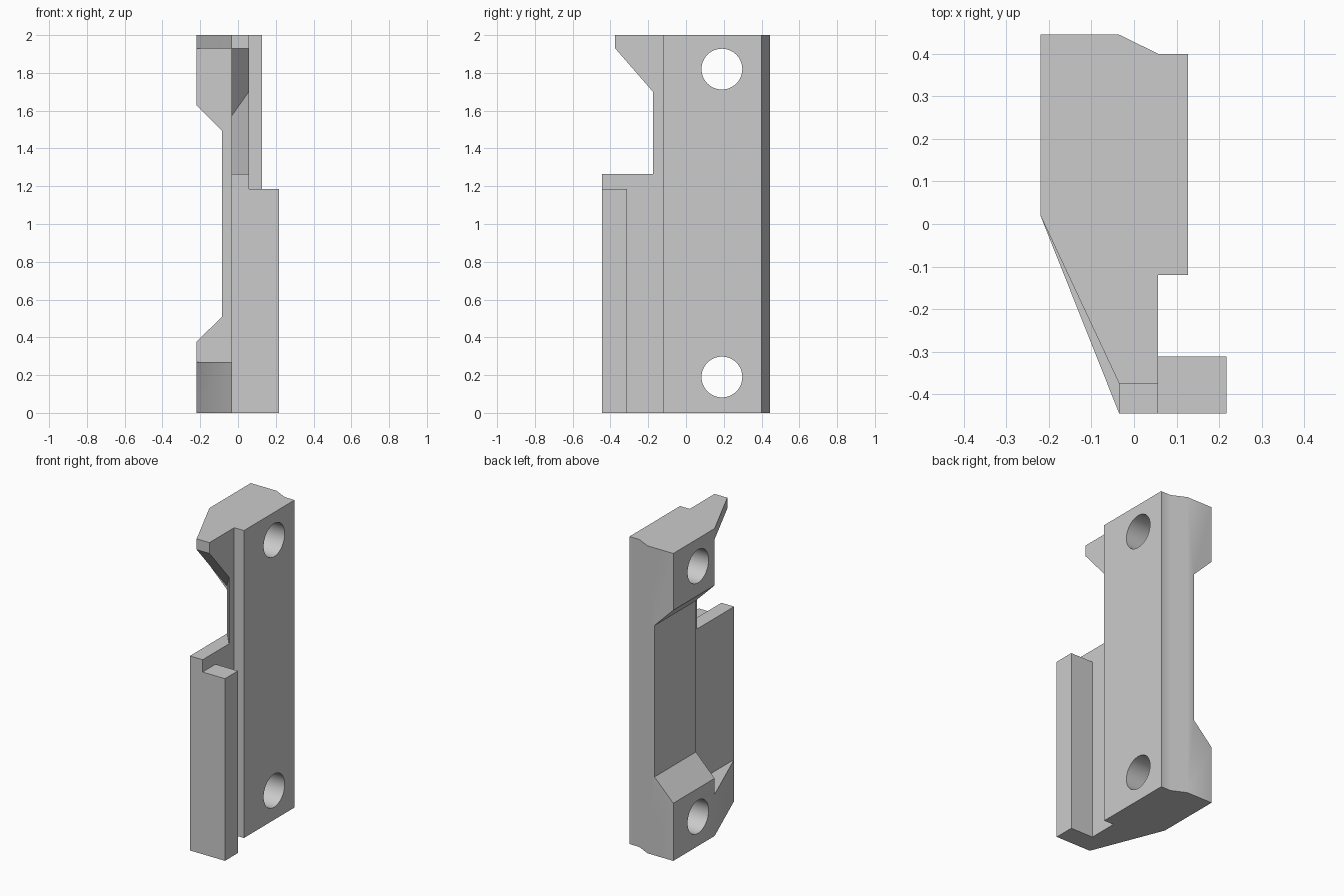
import bpy, bmesh, math
from mathutils import Matrix, Vector

if "Cube" in bpy.data.objects:
    bpy.data.objects.remove(bpy.data.objects["Cube"])

grey = bpy.data.materials.new("plain_grey")
grey.use_nodes = True
grey.diffuse_color = (0.6, 0.6, 0.6, 1)
grey.node_tree.nodes["Principled BSDF"].inputs["Base Color"].default_value = (0.6, 0.6, 0.6, 1)


def finish(name, bm):
    bmesh.ops.recalc_face_normals(bm, faces=bm.faces)
    mesh = bpy.data.meshes.new(name)
    bm.to_mesh(mesh)
    bm.free()
    mesh.materials.append(grey)
    ob = bpy.data.objects.new(name, mesh)
    bpy.context.collection.objects.link(ob)
    return ob


def prism(name, points, offset):
    """Extrude a flat outline of 3D points along an offset."""
    bm = bmesh.new()
    face = bm.faces.new([bm.verts.new(p) for p in points])
    new = bmesh.ops.extrude_face_region(bm, geom=[face], use_keep_orig=True)["geom"]
    bmesh.ops.translate(bm, vec=offset, verts=[v for v in new if isinstance(v, bmesh.types.BMVert)])
    return finish(name, bm)


def plan(name, outline, z0, z1):
    return prism(name, [(x, y, z0) for x, y in outline], (0, 0, z1 - z0))


def box(name, x0, x1, y0, y1, z0, z1):
    return plan(name, [(x0, y0), (x1, y0), (x1, y1), (x0, y1)], z0, z1)


# Full-height bracket body with front flange and side slot
body = plan("bracket_body", [
    (-.22, .445), (-.035, .445), (.057, .4), (.127, .4), (.127, -.12), (.057, -.12),
    (.057, -.312), (.218, -.312), (.218, -.445), (-.035, -.445), (-.22, .02)], 0, 2)

cutters = []

# Side recess with sloped ends
cutters.append(prism("recess_cutter", [
    (x, 0, z) for x, z in [(-.3, .295), (-.085, .51), (-.085, 1.495), (-.3, 1.71)]], (0, .6, 0)))

# Space between the lower gusset and the upper lip
cutters.append(box("gusset_cutter", -.5, -.035, -.7, .02, .27, 1.93))

# Shortened flange
cutters.append(box("flange_cutter", .057, .4, -.7, -.2, 1.185, 2.2))

# Upper lip set back from the front
cutters.append(plan("lip_cutter", [
    (-.25, .084), (-.035, -.375), (.07, -.375), (.07, -.7), (-.25, -.7)], 1.93, 2.2))

# Front notch with a skewed floor and a sloped top
bm = bmesh.new()
for x in (-.05, .07):
    y = -.175 - (x - .057) * 1.228
    slope_z = 1.93 - (y + .375) * 1.15
    for py, pz in [(y, 1.265), (y, slope_z), (-.375, 1.93), (-.7, 1.93), (-.7, 1.265)]:
        bm.verts.new((x, py, pz))
bmesh.ops.convex_hull(bm, input=bm.verts)
cutters.append(finish("notch_cutter", bm))

# Two mounting holes
for label, z in (("lower", .19), ("upper", 1.82)):
    bm = bmesh.new()
    place = Matrix.Translation(Vector((0, .19, z))) @ Matrix.Rotation(math.pi / 2, 4, 'Y')
    bmesh.ops.create_cone(bm, cap_ends=True, segments=48, radius1=.108, radius2=.108,
                          depth=1, matrix=place)
    cutters.append(finish(label + "_hole_cutter", bm))

# Apply every cut, then drop the helpers
bpy.context.view_layer.objects.active = body
for cutter in cutters:
    cutter.hide_render = True
    mod = body.modifiers.new(cutter.name, 'BOOLEAN')
    mod.operation = 'DIFFERENCE'
    mod.solver = 'EXACT'
    mod.object = cutter
    bpy.ops.object.modifier_apply(modifier=mod.name)
for cutter in cutters:
    bpy.data.objects.remove(cutter)

bpy.ops.object.select_all(action='DESELECT')
body.select_set(True)
bpy.ops.object.shade_smooth_by_angle(angle=math.radians(30))
